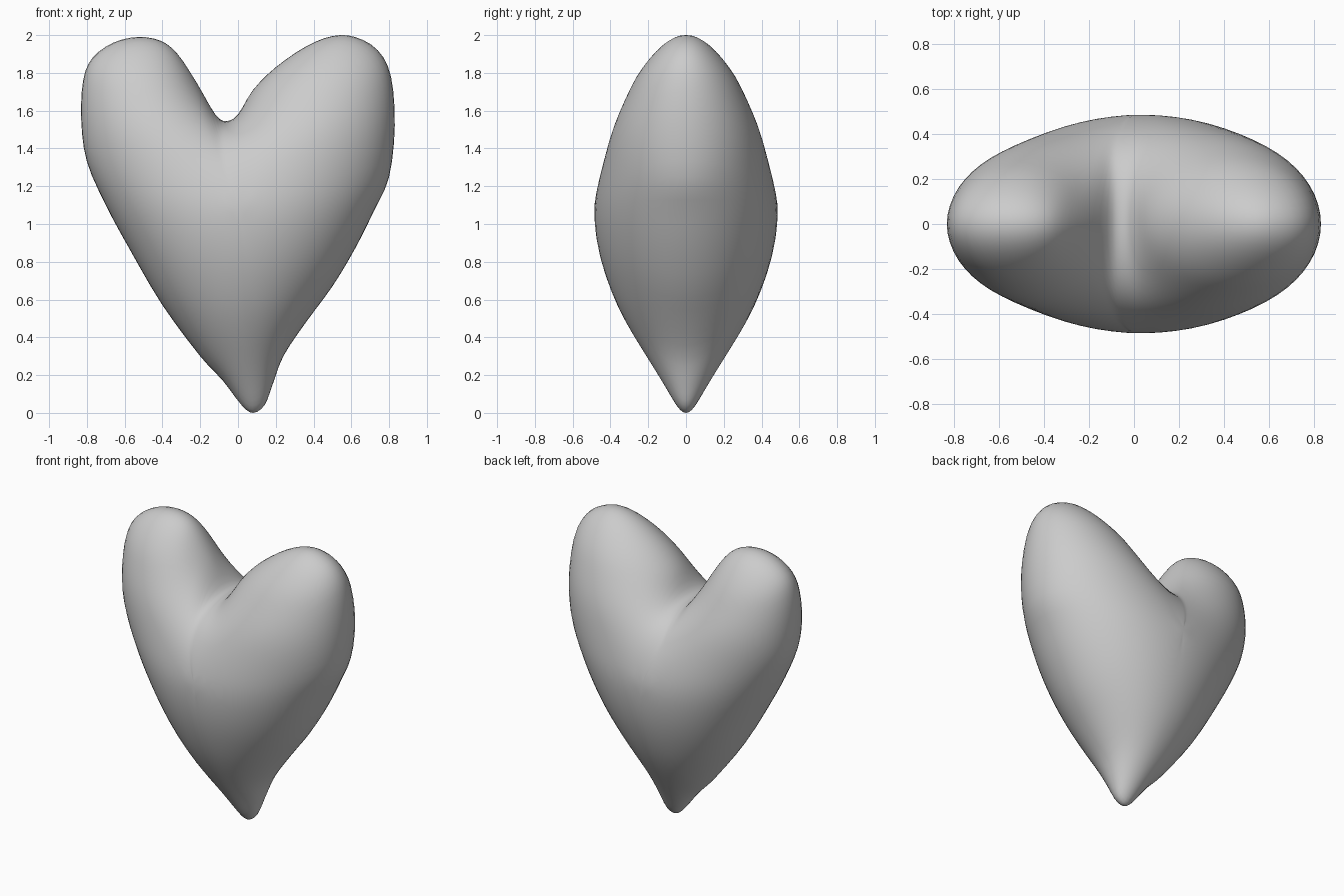
import bpy, bmesh, math

if "Cube" in bpy.data.objects:
    bpy.data.objects.remove(bpy.data.objects["Cube"])

# Heart outline (x, z)
OUTLINE = [
    (0.08, 0.00), (0.14, 0.04), (0.18, 0.14), (0.24, 0.30), (0.36, 0.48), (0.50, 0.67),
    (0.62, 0.87), (0.72, 1.07), (0.80, 1.25), (0.83, 1.52), (0.81, 1.78), (0.74, 1.92),
    (0.62, 1.99), (0.50, 1.995), (0.36, 1.94), (0.20, 1.83), (0.08, 1.71), (0.00, 1.58),
    (-0.06, 1.545), (-0.12, 1.58), (-0.22, 1.75), (-0.32, 1.90), (-0.41, 1.97),
    (-0.53, 1.99), (-0.66, 1.96), (-0.77, 1.88), (-0.82, 1.76), (-0.83, 1.55),
    (-0.80, 1.33), (-0.70, 1.10), (-0.57, 0.86), (-0.40, 0.57), (-0.20, 0.30),
    (-0.08, 0.17), (0.02, 0.04)]
# Half depth of the body at each height (z, y), from the side profile
PROFILE = [(0.06, .07), (0.28, .20), (0.49, .335), (0.68, .415), (0.83, .46), (1.10, .487),
           (1.27, .455), (1.55, .38), (1.70, .31), (1.84, .24), (1.94, .15)]
CX, CZ, STEPS, RINGS = 0.0, 1.1, 3, 18


def smooth_loop(pts, steps):
    """Closed Catmull-Rom curve through the points."""
    out, n = [], len(pts)
    for i in range(n):
        a, b, c, d = (pts[(i + k) % n] for k in (-1, 0, 1, 2))
        for s in range(steps):
            t = s / steps
            out.append(tuple(
                0.5 * (2 * q + (r - p) * t + (2 * p - 5 * q + 4 * r - w) * t * t
                       + (3 * q - p - 3 * r + w) * t ** 3)
                for p, q, r, w in zip(a, b, c, d)))
    return out


# Flat heart: centre point plus rings, the last ring being the rim
loop = smooth_loop(OUTLINE, STEPS)
n = len(loop)
pts = [(CX, CZ)]
for j in range(1, RINGS + 1):
    t = math.sin(math.pi * j / (2 * RINGS))
    pts += [(CX + (x - CX) * t, CZ + (z - CZ) * t) for x, z in loop]


def vid(j, i):
    return 0 if j == 0 else 1 + (j - 1) * n + i % n


quads = [(vid(j, i), vid(j + 1, i), vid(j + 1, i + 1), vid(j, i + 1))
         for j in range(1, RINGS) for i in range(n)]
fan = [(0, vid(1, i), vid(1, i + 1)) for i in range(n)]
tris = fan + [t for a, b, c, d in quads for t in ((a, b, c), (a, c, d))]

# Inflate it like a membrane under pressure
weights = [{} for _ in pts]
load = [0.0] * len(pts)
for tri in tris:
    for k in range(3):
        a, b, o = tri[k], tri[(k + 1) % 3], tri[(k + 2) % 3]
        ax, az = pts[a][0] - pts[o][0], pts[a][1] - pts[o][1]
        bx, bz = pts[b][0] - pts[o][0], pts[b][1] - pts[o][1]
        cross = abs(ax * bz - az * bx) + 1e-12
        w = 0.5 * (ax * bx + az * bz) / cross
        weights[a][b] = weights[a].get(b, 0) + w
        weights[b][a] = weights[b].get(a, 0) + w
        load[o] += cross / 6
inner = vid(RINGS, 0)
rows = [(list(w.items()), sum(w.values())) for w in weights[:inner]]
u = [0.0] * len(pts)
for _ in range(500):
    for v, (nbrs, total) in enumerate(rows):
        new = (load[v] + sum(w * u[m] for m, w in nbrs)) / total
        u[v] += 1.85 * (new - u[v])
height = [math.sqrt(max(h, 0)) for h in u]

# Scale the bulge at each height to follow the side profile
ratios = []
for z, y in PROFILE:
    near = [h for h, p in zip(height, pts) if abs(p[1] - z) < 0.03]
    ratios.append((z, y / max(near)))


def ratio(z):
    total = acc = 0.0
    for s in range(-4, 5):                      # averaged linear interpolation
        zz = min(max(z + s * 0.025, ratios[0][0]), ratios[-1][0])
        for (z0, r0), (z1, r1) in zip(ratios, ratios[1:]):
            if z0 <= zz <= z1:
                acc += r0 + (r1 - r0) * (zz - z0) / (z1 - z0)
                total += 1
                break
    return acc / total


depth = [h * ratio(p[1]) for h, p in zip(height, pts)]

# Heart body: front and back halves sharing the rim
bm = bmesh.new()
front = [bm.verts.new((x, -d, z)) for (x, z), d in zip(pts, depth)]
back = [bm.verts.new((x, d, z)) for (x, z), d in zip(pts[:inner], depth)] + front[inner:]
for face in fan + quads:
    bm.faces.new([front[v] for v in face])
    bm.faces.new([back[v] for v in reversed(face)])
bmesh.ops.recalc_face_normals(bm, faces=bm.faces)
mesh = bpy.data.meshes.new("heart")
bm.to_mesh(mesh)
bm.free()
mesh.shade_smooth()
heart = bpy.data.objects.new("heart", mesh)
bpy.context.collection.objects.link(heart)
